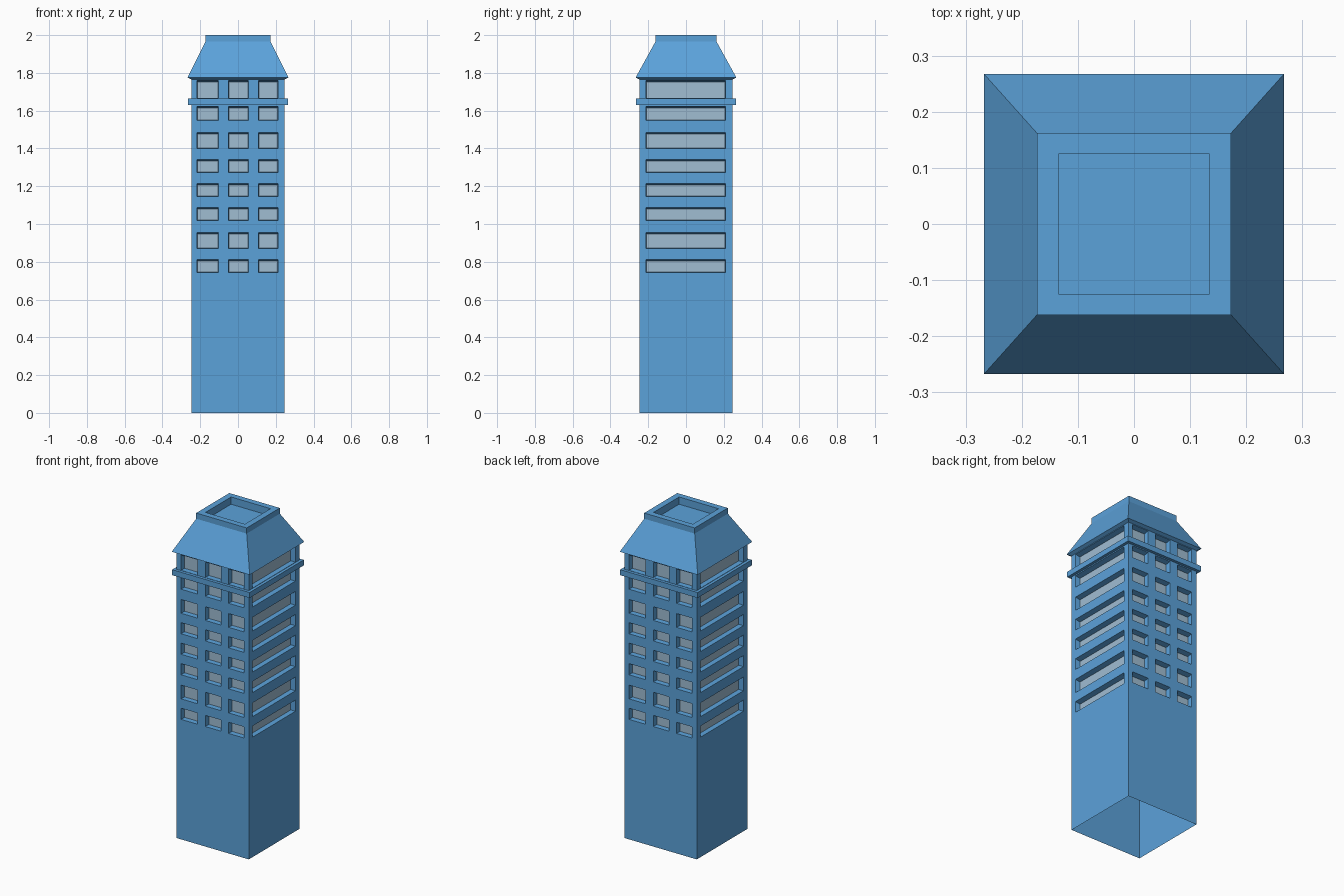
import bpy, bmesh
from mathutils import Matrix
from math import pi

if "Cube" in bpy.data.objects:
    bpy.data.objects.remove(bpy.data.objects["Cube"])


def material(name, rgb):
    m = bpy.data.materials.new(name)
    m.diffuse_color = (*rgb, 1)
    m.use_nodes = True
    m.node_tree.nodes["Principled BSDF"].inputs["Base Color"].default_value = m.diffuse_color
    return m


BLUE = material("blue wall", (0.105, 0.36, 0.70))
GLASS = material("pale glass", (0.35, 0.51, 0.65))

W = 0.247          # half width of the tower
TOP = 1.765        # top of the walls
DEPTH = 0.03       # window recess
ROWS = [(.743, .812), (.870, .955), (1.019, 1.088), (1.146, 1.215),
        (1.273, 1.342), (1.400, 1.485), (1.549, 1.623), (1.666, 1.761)]
THREE = [(-.217, -.104), (-.051, .055), (.109, .213)]
STRIP = [(-.213, .209)]


def finish(bm, name, mats):
    bmesh.ops.remove_doubles(bm, verts=bm.verts, dist=1e-5)
    me = bpy.data.meshes.new(name)
    bm.to_mesh(me)
    bm.free()
    for m in mats:
        me.materials.append(m)
    ob = bpy.data.objects.new(name, me)
    bpy.context.collection.objects.link(ob)
    return ob


def wall(bm, angle, cols):
    """One wall as a grid of cells; window cells become tapered recesses."""
    rot = Matrix.Rotation(angle, 3, 'Z')

    def quad(pts, mat=0):
        f = bm.faces.new([bm.verts.new(rot @ Matrix.Identity(3) @ _v(p)) for p in pts])
        f.material_index = mat

    def _v(p):
        from mathutils import Vector
        return Vector((p[0], -W + p[1], p[2]))

    us = [-W] + [u for c in cols for u in c] + [W]
    zs = [0] + [z for r in ROWS for z in r] + [TOP]
    for i in range(len(us) - 1):
        for j in range(len(zs) - 1):
            a, b, c, d = us[i], us[i + 1], zs[j], zs[j + 1]
            outer = [(a, 0, c), (b, 0, c), (b, 0, d), (a, 0, d)]
            if i % 2 and j % 2:
                a, b, c, d = a + .003, b - .003, c + .002, d - .008
                inner = [(a, DEPTH, c), (b, DEPTH, c), (b, DEPTH, d), (a, DEPTH, d)]
                for k in range(4):
                    n = (k + 1) % 4
                    quad([outer[k], outer[n], inner[n], inner[k]])
                quad(inner, 1)
            else:
                quad(outer)


def rings(name, profile, close_first=False, close_last=False):
    """Rectangular rings (half x, half y, z) joined in order."""
    bm = bmesh.new()
    loops = [[bm.verts.new((sx * x, sy * y, z))
              for sx, sy in ((-1, -1), (1, -1), (1, 1), (-1, 1))]
             for x, y, z in profile]
    for lo, hi in zip(loops, loops[1:]):
        for k in range(4):
            n = (k + 1) % 4
            bm.faces.new([lo[k], lo[n], hi[n], hi[k]])
    if close_first:
        bm.faces.new(loops[0][::-1])
    if close_last:
        bm.faces.new(loops[-1])
    return finish(bm, name, [BLUE])


# Tower walls, open at the bottom
bm = bmesh.new()
for k in range(4):
    wall(bm, k * pi / 2, STRIP if k % 2 else THREE)
finish(bm, "tower_walls", [BLUE, GLASS])

# Projecting ledge below the top storey
rings("ledge", [(W, W, 1.63), (.265, .265, 1.63), (.265, .265, 1.664), (W, W, 1.664)])

# Sloped roof with eaves, parapet and sunken roof deck
rings("roof", [(W, W, TOP), (.267, .267, 1.775), (.173, .162, 1.965),
               (.173, .162, 2.0), (.135, .125, 2.0), (.135, .125, 1.955)],
      close_last=True)
